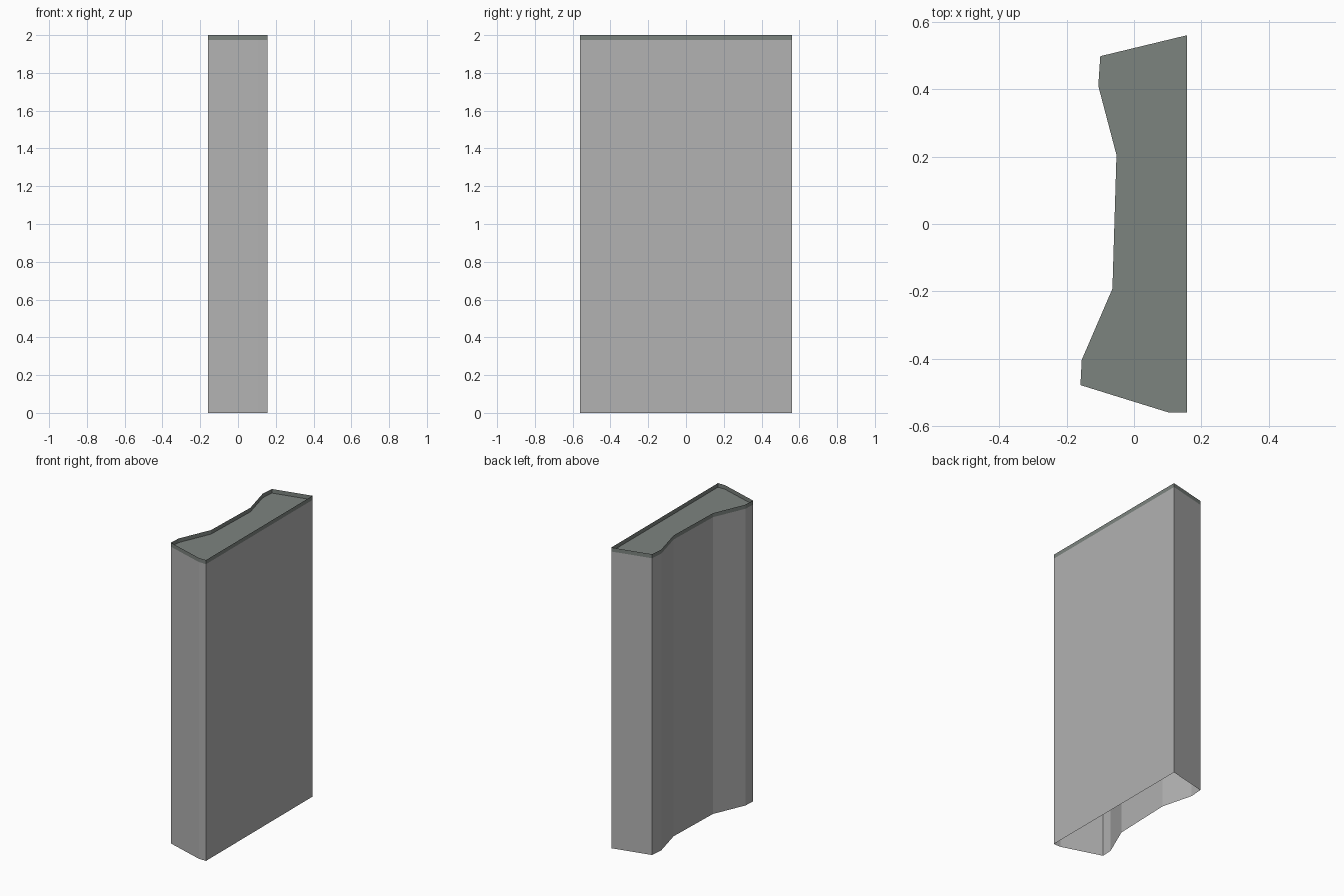
import bpy
import bmesh

cube = bpy.data.objects.get("Cube")
if cube:
    bpy.data.objects.remove(cube, do_unlink=True)

# Footprint, counter-clockwise from above
FOOTPRINT = [(0.157, -0.56), (0.157, 0.56), (-0.10, 0.498), (-0.106, 0.41),
             (-0.052, 0.205), (-0.064, -0.192), (-0.155, -0.403),
             (-0.159, -0.478), (0.105, -0.56)]
ROOF_Z, TOP_Z = 1.973, 2.0


def make_material(name, colour):
    mat = bpy.data.materials.new(name)
    mat.use_nodes = True
    mat.diffuse_color = colour
    shader = next(n for n in mat.node_tree.nodes if n.type == 'BSDF_PRINCIPLED')
    shader.inputs["Base Color"].default_value = colour
    return mat


def make_object(name, bm, mat):
    mesh = bpy.data.meshes.new(name)
    bm.to_mesh(mesh)
    bm.free()
    mesh.materials.append(mat)
    obj = bpy.data.objects.new(name, mesh)
    bpy.context.collection.objects.link(obj)


def make_band(name, bottom, top, mat):
    """Open sheet of wall that follows the footprint."""
    bm = bmesh.new()
    low, high = [[bm.verts.new((x, y, z)) for x, y in FOOTPRINT] for z in (bottom, top)]
    for i in range(len(FOOTPRINT)):
        j = (i + 1) % len(FOOTPRINT)
        bm.faces.new((low[i], low[j], high[j], high[i]))
    make_object(name, bm, mat)


wall_grey = make_material("wall grey", (0.445, 0.445, 0.445, 1))
roof_grey = make_material("roof green grey", (0.202, 0.227, 0.212, 1))

# Hollow walls, open underneath, and the thin parapet above them
make_band("outer_walls", 0, ROOF_Z, wall_grey)
make_band("parapet", ROOF_Z, TOP_Z, roof_grey)

# Flat roof sunk behind the parapet
bm = bmesh.new()
bm.faces.new([bm.verts.new((x, y, ROOF_Z)) for x, y in FOOTPRINT])
make_object("roof", bm, roof_grey)
